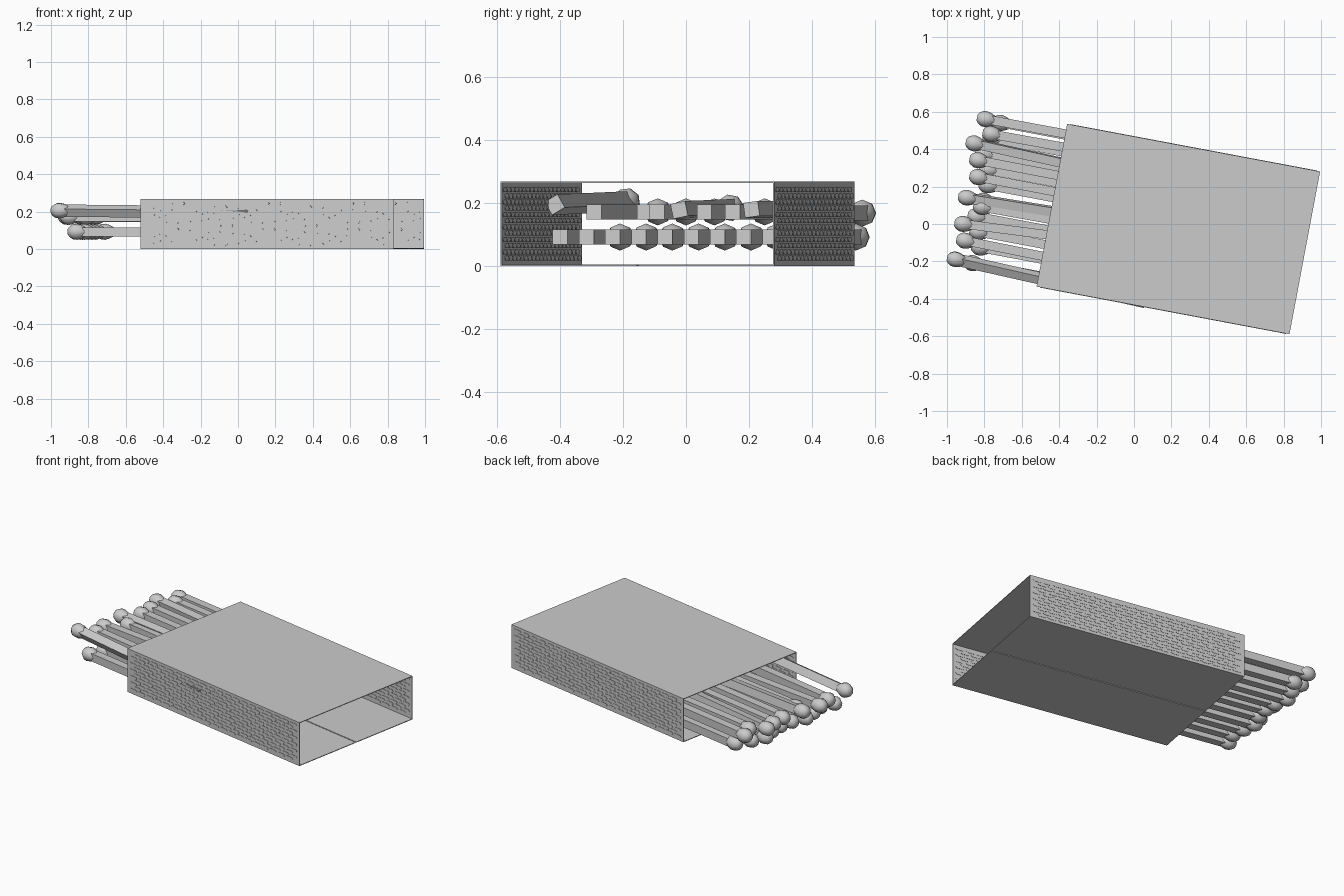
import bpy, bmesh, math
from mathutils import Matrix, Vector

if "Cube" in bpy.data.objects:
    bpy.data.objects.remove(bpy.data.objects["Cube"])

L, W, H = 1.376, 0.885, 0.268      # sleeve length, width, height
T = 0.004                          # card thickness
PLACE = Matrix.Translation((0.237, -0.027, 0)) @ Matrix.Rotation(math.radians(-10.65), 4, 'Z')


def make_object(name, bm, matrix, smooth=False):
    bmesh.ops.recalc_face_normals(bm, faces=bm.faces)
    me = bpy.data.meshes.new(name)
    bm.to_mesh(me)
    bm.free()
    ob = bpy.data.objects.new(name, me)
    bpy.context.collection.objects.link(ob)
    ob.matrix_world = matrix
    if smooth:
        bpy.ops.object.select_all(action='DESELECT')
        ob.select_set(True)
        bpy.context.view_layer.objects.active = ob
        bpy.ops.object.shade_smooth_by_angle(angle=math.radians(50))
    return ob


def loft(bm, rings):
    """Skin a list of closed rings of points and cap both ends."""
    vs = [[bm.verts.new(p) for p in r] for r in rings]
    n = len(vs[0])
    for a, b in zip(vs, vs[1:]):
        for i in range(n):
            bm.faces.new((a[i], a[(i + 1) % n], b[(i + 1) % n], b[i]))
    bm.faces.new(vs[0])
    bm.faces.new(vs[-1])


# Open card sleeve: wrapped section with a narrow seam under the middle
def wrap(inset):
    w = W / 2 - inset
    return [(0.003, inset), (w, inset), (w, H - inset),
            (-w, H - inset), (-w, inset), (-0.003, inset)]


section = wrap(0) + wrap(T)[::-1]
bm = bmesh.new()
rings = [[bm.verts.new((x, y, z)) for y, z in section] for x in (-L / 2, L / 2)]
n = len(section)
for i in range(n):
    j = (i + 1) % n
    bm.faces.new((rings[0][i], rings[0][j], rings[1][j], rings[1][i]))
for r in rings:                    # thin end edges
    for i in range(5):
        bm.faces.new((r[i], r[i + 1], r[n - 2 - i], r[n - 1 - i]))
make_object("sleeve", bm, PLACE)

# Striking strips: staggered long hexagonal pads on both sides
COLS, ROWS = 20, 12
PX, PZ = (L - 0.03) / (COLS + 0.5), 0.238 / ROWS
for name, side in (("front_striking_strip", -1), ("back_striking_strip", 1)):
    bm = bmesh.new()
    yc = side * (W / 2 - T / 2)
    for r in range(ROWS):
        z = 0.015 + PZ * (r + 0.5)
        for c in range(COLS):
            x = -L / 2 + 0.015 + PX * (c + 0.5 + 0.5 * (r % 2))
            a, b, h = PX * 0.46, PX * 0.33, PZ * 0.4
            hexagon = [(a, 0), (b, h), (-b, h), (-a, 0), (-b, -h), (b, -h)]
            loft(bm, [[(x + u, yc + d, z + v) for u, v in hexagon]
                      for d in (-T / 2 - 0.002, T / 2 + 0.002)])
    make_object(name, bm, PLACE)


# Match: square stick with a rounded eight-sided head
S = 0.024                          # half stick width
HEAD = [(-0.05, 0.016), (-0.042, 0.028), (-0.022, 0.041), (0.0, 0.043),
        (0.022, 0.037), (0.042, 0.027), (0.052, 0.018)]


def match(name, head, tail, roll=0):
    head, tail = Vector(head), Vector(tail)
    d = tail - head
    rot = Matrix.Rotation(math.atan2(d.y, d.x), 4, 'Z') @ \
        Matrix.Rotation(-math.atan2(d.z, d.xy.length), 4, 'Y') @ \
        Matrix.Rotation(math.radians(roll), 4, 'X')
    m = Matrix.Translation(head) @ rot
    bm = bmesh.new()
    loft(bm, [[(x, S, S), (x, -S, S), (x, -S, -S), (x, S, -S)] for x in (0.0, d.length)])
    make_object(name + "_stick", bm, m)
    bm = bmesh.new()
    loft(bm, [[(x, r * math.cos(i * math.pi / 4), r * math.sin(i * math.pi / 4))
               for i in range(8)] for x, r in HEAD])
    make_object(name + "_head", bm, m, smooth=True)


# Lower layer: even row, all parallel to the box
LOWER_X = [-0.86, -0.82, -0.83, -0.84, -0.80, -0.78, -0.78, -0.80, -0.76, -0.71]
for i, x in enumerate(LOWER_X):
    y = -0.21 + i * 0.0833
    match(f"lower_match_{i + 1}", (x, y, 0.092), (x + 1.01, y - 0.19, 0.092))

# Upper layer: head x, head y, head z, sideways slope, tail z, roll
UPPER = [
    (-0.95, -0.19, 0.205, -0.225, 0.195, 30),
    (-0.90, -0.09, 0.172, -0.20, 0.172, 0),
    (-0.91, 0.00, 0.172, -0.13, 0.172, 0),
    (-0.81, 0.09, 0.172, -0.18, 0.172, 0),
    (-0.89, 0.14, 0.185, -0.16, 0.178, 12),
    (-0.83, 0.25, 0.172, -0.19, 0.172, 0),
    (-0.83, 0.34, 0.172, -0.19, 0.172, 0),
    (-0.85, 0.43, 0.178, -0.22, 0.180, 8),
    (-0.76, 0.48, 0.172, -0.18, 0.172, 0),
    (-0.79, 0.56, 0.168, -0.185, 0.172, 0),
]
for i, (x, y, z, slope, tz, roll) in enumerate(UPPER):
    match(f"upper_match_{i + 1}", (x, y, z), (x + 1.01, y + slope * 1.01, tz), roll)
